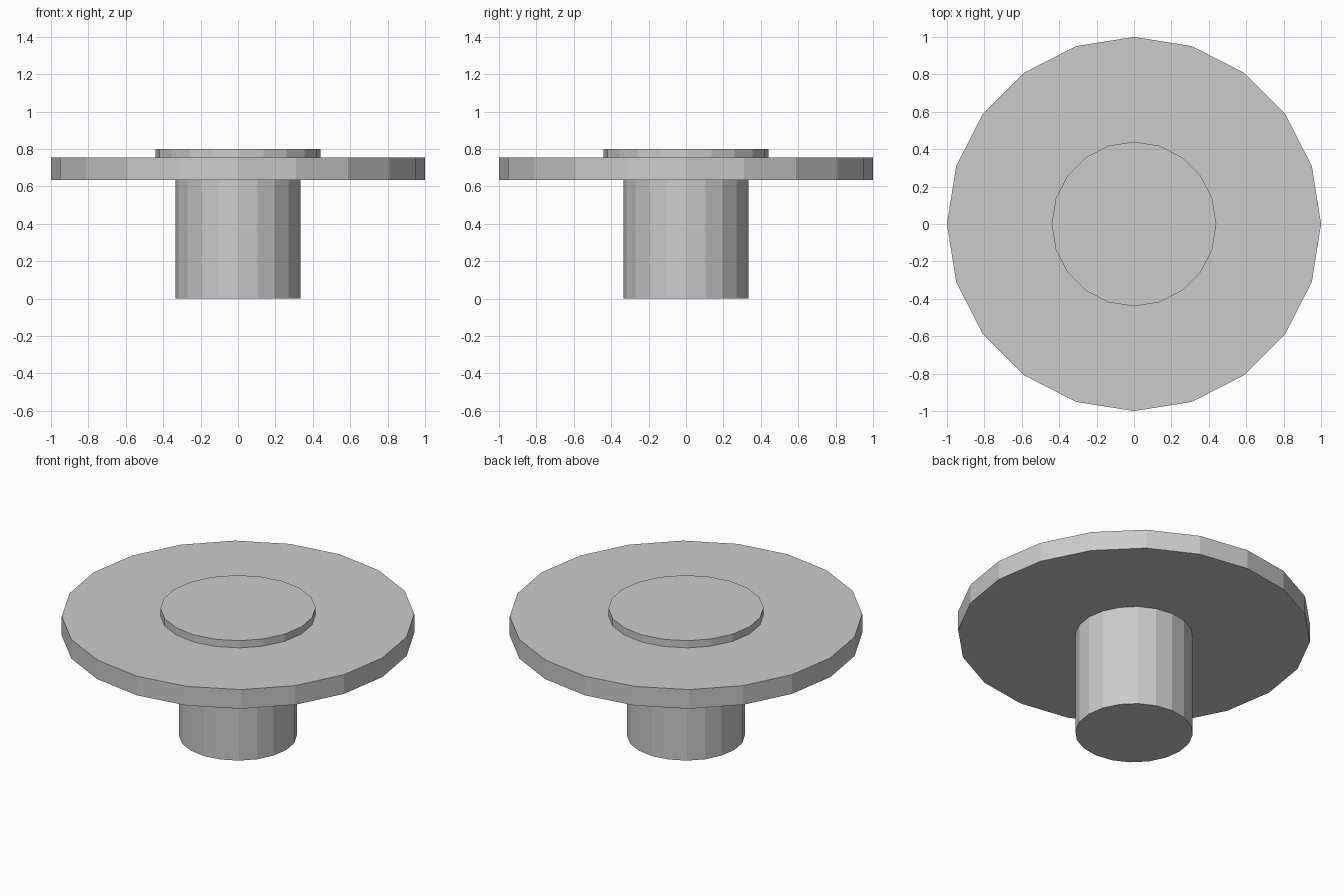
import bpy

if "Cube" in bpy.data.objects:
    bpy.data.objects.remove(bpy.data.objects["Cube"])

SIDES = 20


def disc(name, radius, z_bottom, z_top):
    """Flat-shaded 20-sided cylinder between two heights."""
    bpy.ops.mesh.primitive_cylinder_add(
        vertices=SIDES, radius=radius, depth=z_top - z_bottom,
        location=(0, 0, (z_bottom + z_top) / 2))
    obj = bpy.context.object
    obj.name = name
    return obj


# Central stem standing on the ground
disc("stem", 0.334, 0.0, 0.635)
# Wide flange resting on the stem
disc("flange", 1.0, 0.635, 0.755)
# Low raised cap in the middle of the flange
disc("cap", 0.44, 0.755, 0.80)
